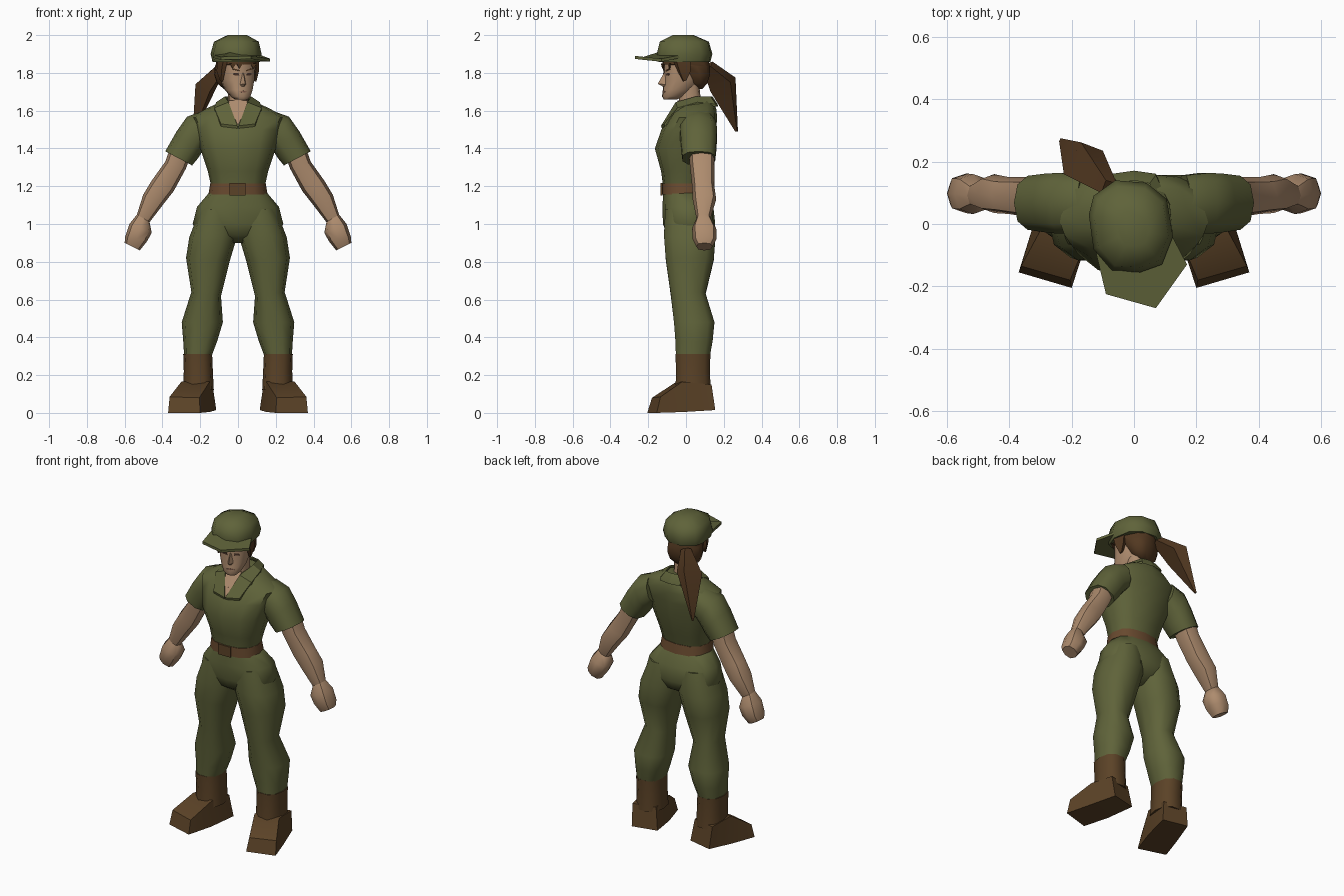
import bpy, bmesh, math

def material(name, r, g, b):
    m = bpy.data.materials.new(name)
    m.diffuse_color = (r, g, b, 1)
    return m

GREEN = material("olive_cloth", 0.115, 0.125, 0.042)
SKIN = material("skin", 0.42, 0.26, 0.155)
LEATHER = material("boot_leather", 0.105, 0.055, 0.02)
BELT = material("belt_leather", 0.14, 0.068, 0.028)
HAIR = material("brown_hair", 0.085, 0.04, 0.015)
DARK = material("dark_feature", 0.06, 0.03, 0.02)
LIP = material("lip", 0.27, 0.13, 0.085)

HEAD_TURN = math.radians(18)

def skin(name, loops, mat, mirror=False, head=False, angle=50):
    """Join matching point loops into one closed surface."""
    bm = bmesh.new()
    rows = [[bm.verts.new(p) for p in loop] for loop in loops]
    n = len(rows[0])
    for a, b in zip(rows, rows[1:]):
        for i in range(n):
            j = (i + 1) % n
            bm.faces.new((a[i], a[j], b[j], b[i]))
    bm.faces.new(rows[0][::-1])
    bm.faces.new(rows[-1])
    bmesh.ops.recalc_face_normals(bm, faces=bm.faces)
    me = bpy.data.meshes.new(name)
    bm.to_mesh(me)
    bm.free()
    me.materials.append(mat)
    ob = bpy.data.objects.new(name, me)
    bpy.context.collection.objects.link(ob)
    bpy.ops.object.select_all(action='DESELECT')
    ob.select_set(True)
    bpy.context.view_layer.objects.active = ob
    bpy.ops.object.shade_smooth_by_angle(angle=math.radians(angle))
    if mirror:
        ob.modifiers.new("mirror", 'MIRROR').use_mirror_merge = False
    if head:
        ob.location.x = -0.01
        ob.rotation_euler.z = HEAD_TURN
    return ob

def ring(x0, z0, x1, z1, yf, yb, n=12, p=0.8):
    """Rounded section between an inner and an outer point, yf to yb deep."""
    pts = []
    for i in range(n):
        a = 2 * math.pi * i / n
        c, s = math.cos(a), math.sin(a)
        c = math.copysign(abs(c) ** p, c)
        s = math.copysign(abs(s) ** p, s)
        t = (c + 1) / 2
        pts.append((x0 + (x1 - x0) * t, (yf + yb) / 2 + (yb - yf) / 2 * s,
                    z0 + (z1 - z0) * t))
    return pts

def body(name, rows, mat, **kw):
    """Centred loft from rows of (z, half width, front, back)."""
    return skin(name, [ring(-w, z, w, z, f, b) for z, w, f, b in rows], mat, **kw)

def limb(name, rows, mat, n=10):
    """Mirrored loft from rows of (inner x, z, outer x, z, front, back)."""
    return skin(name, [ring(*r, n=n) for r in rows], mat, mirror=True)

def plate(name, pts, mat, head=False, mirror=True, t=0.006):
    """Thin sheet with its given face toward the front."""
    return skin(name, [pts, [(x, y + t, z) for x, y, z in pts]], mat,
                mirror=mirror, head=head, angle=30)

# Shirt, belt and trousers
body("shirt", [(1.19, .14, -.12, .09), (1.28, .16, -.132, .115), (1.40, .20, -.165, .15),
               (1.50, .225, -.13, .16), (1.565, .25, -.09, .165), (1.61, .17, -.06, .16),
               (1.65, .085, -.02, .145)], GREEN)
body("belt", [(1.155, .157, -.127, .108), (1.215, .147, -.127, .10)], BELT)
plate("buckle", [(-.045, -.134, 1.152), (.04, -.134, 1.152), (.04, -.134, 1.217),
                 (-.045, -.134, 1.217)], LEATHER, mirror=False, t=.009)
body("trouser_hips", [(1.17, .15, -.12, .10), (1.09, .217, -.125, .145),
                      (1.0, .24, -.122, .155), (.94, .20, -.10, .13), (.90, .04, -.04, .06)], GREEN)
limb("trouser_leg", [(.01, 1.08, .20, 1.08, -.115, .14), (.0, .95, .258, .93, -.122, .162),
                     (.045, .80, .275, .82, -.112, .152), (.09, .62, .247, .64, -.085, .107),
                     (.08, .48, .298, .48, -.068, .155), (.11, .38, .29, .38, -.06, .145),
                     (.14, .30, .285, .30, -.057, .13)], GREEN)

# Boots: shaft plus a splayed foot
limb("boot_shaft", [(.137, .312, .29, .312, -.06, .133), (.133, .22, .287, .22, -.056, .13),
                    (.128, .12, .29, .12, -.06, .135)], LEATHER)
skin("boot_foot", [
    [(.115, .12, .015), (.27, .155, .015), (.278, .135, .15), (.135, .105, .15)],
    [(.15, -.05, .005), (.325, -.01, .005), (.30, -.02, .165), (.15, -.05, .165)],
    [(.20, -.205, 0), (.37, -.155, 0), (.362, -.135, .085), (.205, -.18, .08)]],
    LEATHER, mirror=True, angle=40)

# Sleeves, arms and fists
limb("sleeve", [(.14, 1.44, .18, 1.60, -.03, .16), (.185, 1.39, .27, 1.568, -.035, .168),
                (.21, 1.35, .325, 1.49, -.03, .165), (.243, 1.31, .385, 1.385, -.022, .158)], GREEN)
limb("arm", [(.255, 1.35, .36, 1.40, .015, .15), (.275, 1.295, .385, 1.33, .02, .15),
             (.34, 1.175, .46, 1.225, .032, .15), (.395, 1.105, .502, 1.155, .035, .16),
             (.468, 1.01, .535, 1.05, .055, .13)], SKIN, n=8)
limb("fist", [(.468, 1.01, .535, 1.05, .055, .13), (.457, .955, .575, 1.0, .032, .16),
              (.48, .91, .598, .93, .035, .162), (.52, .86, .60, .90, .055, .14)], SKIN, n=8)

# Neck opening and collar
body("neck", [(1.58, .055, -.05, .09), (1.64, .052, -.035, .08), (1.74, .055, -.04, .07)], SKIN)
plate("neck_opening", [(0, -.129, 1.52), (.042, -.070, 1.615), (.05, -.035, 1.655),
                       (0, -.042, 1.655), (0, -.073, 1.61)], SKIN)
inner = [(.003, -.132, 1.52), (.05, -.055, 1.645), (.07, .05, 1.675), (.05, .13, 1.675), (0, .14, 1.675)]
outer = [(.09, -.116, 1.53), (.125, -.045, 1.615), (.115, .06, 1.645), (.07, .157, 1.635), (0, .167, 1.635)]
skin("collar", [[i, o, (o[0], o[1] + .004, o[2] - .014), (i[0], i[1] + .004, i[2] - .014)]
                for i, o in zip(inner, outer)], GREEN, mirror=True, angle=30)

# Head and face
body("head", [(1.66, .032, -.122, -.05), (1.675, .05, -.13, -.02), (1.71, .07, -.125, .04),
              (1.76, .085, -.12, .08), (1.82, .09, -.12, .10), (1.89, .09, -.12, .10)],
     SKIN, head=True)
skin("nose", [[(-.006, -.114, 1.80), (.006, -.114, 1.80), (0, -.123, 1.80)],
              [(-.019, -.112, 1.738), (.019, -.112, 1.738), (0, -.157, 1.742)],
              [(-.012, -.114, 1.728), (.012, -.114, 1.728), (0, -.13, 1.728)]],
     SKIN, head=True, angle=30)
plate("eye", [(.020, -.118, 1.785), (.050, -.111, 1.788), (.048, -.111, 1.800),
              (.024, -.117, 1.798)], DARK, head=True)
plate("eyebrow", [(.016, -.119, 1.808), (.054, -.111, 1.818), (.054, -.111, 1.825),
                  (.016, -.119, 1.815)], HAIR, head=True)
plate("mouth", [(0, -.129, 1.696), (.024, -.123, 1.699), (0, -.129, 1.706)], LIP, head=True)

# Hair, side locks and ponytail
body("hair", [(1.89, .098, -.127, .12), (1.845, .10, -.127, .125), (1.835, .102, -.07, .125),
              (1.79, .104, -.03, .122), (1.745, .088, .0, .108), (1.715, .05, .03, .085)],
     HAIR, head=True)
skin("side_lock", [[(.08, -.095, 1.86), (.10, -.085, 1.86), (.107, -.01, 1.86), (.08, -.01, 1.86)],
                   [(.085, -.075, 1.81), (.105, -.07, 1.81), (.112, -.01, 1.81), (.08, -.01, 1.81)],
                   [(.088, -.045, 1.755), (.098, -.045, 1.755), (.1, -.03, 1.76), (.088, -.03, 1.76)]],
     HAIR, mirror=True, head=True)
for k, x in enumerate((-.055, -.02, .06)):
    y = -.124 + abs(x) * .22
    plate("fringe_lock_%d" % k, [(x - .018, y - .004, 1.85), (x, y - .003, 1.822),
                                 (x + .018, y - .004, 1.85)], HAIR, head=True, mirror=False)
skin("ponytail", [
    [(-.105, .10, 1.845), (-.07, .09, 1.82), (-.055, .13, 1.835), (-.09, .14, 1.86)],
    [(-.225, .16, 1.74), (-.15, .13, 1.70), (-.10, .235, 1.75), (-.17, .262, 1.775)],
    [(-.24, .265, 1.49), (-.232, .26, 1.49), (-.228, .27, 1.49), (-.236, .275, 1.49)]], HAIR)

# Cap crown and peak
rim = [(.125, -.04), (.09, -.13), (.02, -.155), (-.07, -.15), (-.13, -.08),
       (-.145, .03), (-.13, .09), (-.06, .14), (.04, .132), (.105, .08)]
skin("cap_crown", [[(x * s, -.02 + (y + .02) * s, z) for x, y in rim]
                   for s, z in ((.93, 1.858), (1, 1.90), (.88, 1.965), (.38, 2.0))], GREEN)
peak = [(.118, -.03, 1.895), (.17, -.13, 1.875), (.07, -.27, 1.89), (-.09, -.225, 1.885),
        (-.132, -.05, 1.895), (-.03, -.13, 1.915)]
skin("cap_peak", [peak, [(x, y, z - .016) for x, y, z in peak]], GREEN, angle=30)
